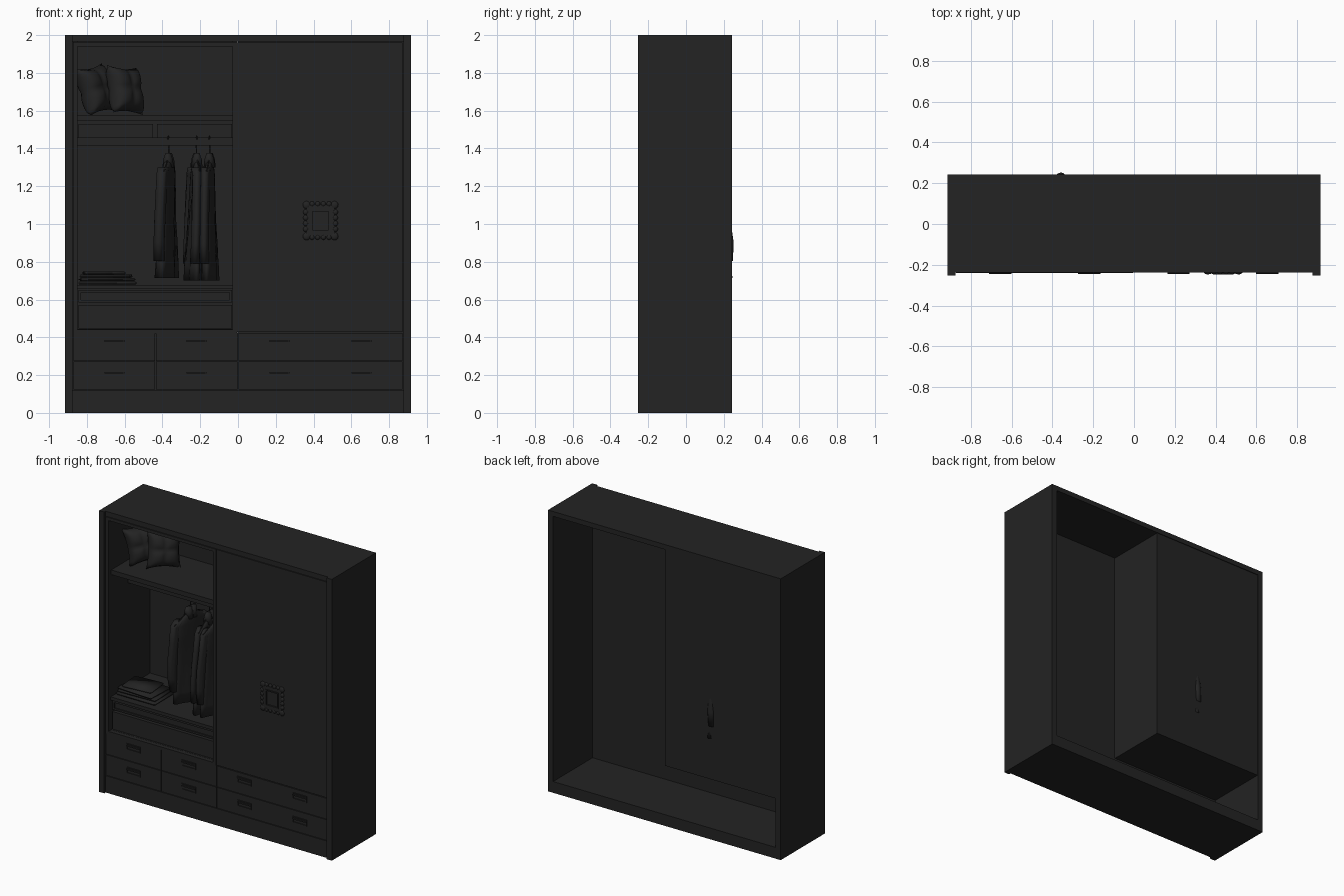
import bpy, bmesh, math
from mathutils import Vector, Matrix

if "Cube" in bpy.data.objects:
    bpy.data.objects.remove(bpy.data.objects["Cube"])

charcoal = bpy.data.materials.new("charcoal")
charcoal.diffuse_color = (0.017, 0.017, 0.017, 1)
charcoal.use_nodes = True
charcoal.node_tree.nodes["Principled BSDF"].inputs["Base Color"].default_value = charcoal.diffuse_color


def finish(name, bm, smooth=False):
    bmesh.ops.recalc_face_normals(bm, faces=bm.faces)
    me = bpy.data.meshes.new(name)
    bm.to_mesh(me)
    bm.free()
    me.materials.append(charcoal)
    for p in me.polygons:
        p.use_smooth = smooth
    ob = bpy.data.objects.new(name, me)
    bpy.context.collection.objects.link(ob)
    return ob


def add_box(bm, x0, x1, y0, y1, z0, z1):
    m = Matrix.Translation(((x0 + x1) / 2, (y0 + y1) / 2, (z0 + z1) / 2)) @ Matrix.Diagonal((x1 - x0, y1 - y0, z1 - z0, 1))
    bmesh.ops.create_cube(bm, size=1, matrix=m)


def boxes(name, *items):
    bm = bmesh.new()
    for b in items:
        add_box(bm, *b)
    return finish(name, bm)


def frame(name, x0, x1, z0, z1, w, y0, y1):
    return boxes(name, (x0, x0 + w, y0, y1, z0, z1), (x1 - w, x1, y0, y1, z0, z1),
                 (x0 + w, x1 - w, y0, y1, z0, z0 + w), (x0 + w, x1 - w, y0, y1, z1 - w, z1))


def loft(bm, rings):
    """Skin a list of closed rings and cap both ends."""
    vs = [[bm.verts.new(p) for p in r] for r in rings]
    n = len(vs[0])
    for a, b in zip(vs, vs[1:]):
        for i in range(n):
            bm.faces.new((a[i], a[(i + 1) % n], b[(i + 1) % n], b[i]))
    bm.faces.new(vs[0])
    bm.faces.new(vs[-1][::-1])


FRONT, BACK = -0.237, 0.243

# Carcass, open at the back
for s, side in ((-1, "left"), (1, "right")):
    x = sorted((s * 0.875, s * 0.915))
    boxes(side + "_side_panel", (*x, -0.253, BACK, 0, 2))
boxes("top_panel", (-0.875, 0.875, FRONT, BACK, 1.965, 2))
boxes("bottom_panel", (-0.875, 0.875, FRONT, BACK, 0, 0.08))
boxes("plinth", (-0.875, 0.875, FRONT, -0.2, 0.08, 0.12))
boxes("front_backing", (-0.875, 0.875, -0.215, -0.2, 0.08, 0.425),
      (0, 0.875, -0.215, -0.2, 0.425, 1.965))
boxes("sliding_door", (-0.004, 0.872, FRONT, -0.215, 0.428, 1.961))

# Lower drawers: two narrow on the left, one wide on the right, in two rows
for r, (z0, z1) in enumerate(((0.124, 0.271), (0.275, 0.423))):
    for c, (x0, x1) in enumerate(((-0.872, -0.439), (-0.435, -0.002), (0.002, 0.872))):
        boxes(f"drawer_{r}_{c}", (x0, x1, FRONT, -0.215, z0, z1))
    for c, x in enumerate((-0.655, -0.22, 0.218, 0.653)):
        z = (0.205, 0.373)[r]
        frame(f"handle_rim_{r}_{c}", x - 0.055, x + 0.055, z - 0.022, z + 0.022, 0.006, FRONT - 0.005, FRONT)
        boxes(f"handle_grip_{r}_{c}", (x - 0.055, x + 0.055, FRONT - 0.008, FRONT, z + 0.003, z + 0.012))

# Open compartment
frame("niche_frame", -0.873, -0.006, 0.42, 1.963, 0.022, -0.24, -0.21)
boxes("niche_shell", (-0.875, -0.851, -0.21, BACK - 0.005, 0.425, 1.965),
      (-0.028, -0.002, -0.21, BACK - 0.005, 0.425, 1.965),
      (-0.851, -0.028, -0.21, BACK - 0.005, 0.425, 0.443),
      (-0.851, -0.028, BACK - 0.015, BACK - 0.005, 0.443, 1.965))
boxes("upper_shelf", (-0.851, -0.028, -0.21, 0.228, 1.545, 1.578))
boxes("rear_boxes", (-0.845, -0.45, 0.19, 0.228, 1.447, 1.53), (-0.43, -0.032, 0.19, 0.228, 1.447, 1.53))
boxes("hanging_rail", (-0.851, -0.028, -0.022, 0.006, 1.415, 1.457))
boxes("lower_shelf", (-0.851, -0.028, -0.215, 0.228, 0.655, 0.678))
boxes("inner_drawers", (-0.845, -0.032, -0.195, 0.2, 0.585, 0.65), (-0.845, -0.032, -0.205, 0.2, 0.447, 0.572))
frame("inner_drawer_trim", -0.845, -0.032, 0.585, 0.65, 0.013, -0.203, -0.195)

# Ornamental frame on the door
frame("ornament_frame", 0.362, 0.512, 0.935, 1.1, 0.03, FRONT - 0.006, FRONT)
frame("ornament_inner_rim", 0.387, 0.487, 0.96, 1.075, 0.008, FRONT - 0.011, FRONT)
bm = bmesh.new()


def bead(x, z, r):
    bmesh.ops.create_uvsphere(bm, u_segments=10, v_segments=6, radius=1,
                              matrix=Matrix.Translation((x, FRONT, z)) @ Matrix.Diagonal((r, 0.01, r, 1)))


for sx in (-1, 1):
    for sz in (-1, 1):
        bead(0.437 + sx * 0.074, 1.018 + sz * 0.083, 0.021)
    for k in (-0.045, -0.015, 0.015, 0.045):
        bead(0.437 + sx * 0.078, 1.018 + k, 0.015)
        bead(0.437 + k, 1.018 + sx * 0.088, 0.014)
finish("ornament_scrolls", bm, True)


# Pillows: two puffed grids with pinched corners and stitched cross seams
def pillow(name, loc, w, h, yaw, lean, roll):
    n = 16
    bm = bmesh.new()
    m = Matrix.Translation(loc) @ Matrix.Rotation(yaw, 4, 'Z') @ Matrix.Rotation(lean, 4, 'X') @ Matrix.Rotation(roll, 4, 'Y')
    for s in (-1, 1):
        g = []
        for i in range(n + 1):
            for j in range(n + 1):
                u, v = 2 * i / n - 1, 2 * j / n - 1
                t = 0.068 * ((1 - u ** 4) * (1 - v ** 4)) ** 0.6
                t *= 1 - 0.16 * max(math.exp(-(u * 6) ** 2), math.exp(-(v * 6) ** 2))
                p = Vector((u * w * (1 - 0.12 * (1 - v * v)), s * t, v * h * (1 - 0.12 * (1 - u * u))))
                g.append(bm.verts.new(m @ p))
        for i in range(n):
            for j in range(n):
                a = i * (n + 1) + j
                bm.faces.new((g[a], g[a + 1], g[a + n + 2], g[a + n + 1]))
    bmesh.ops.remove_doubles(bm, verts=bm.verts, dist=0.0005)
    finish(name, bm, True)


pillow("left_pillow", (-0.752, 0.0, 1.711), 0.115, 0.13, math.radians(52), math.radians(-14), math.radians(-8))
pillow("right_pillow", (-0.598, 0.02, 1.709), 0.115, 0.13, math.radians(48), math.radians(-14), math.radians(4))


# Hanging garments: creased body, two sleeves, hanger with hook
def garment(name, x, z0, wx, wy, yaw, hem_x, hem_y):
    bm = bmesh.new()
    rot = Matrix.Rotation(yaw, 3, 'Z')
    h = 1.35 - z0
    N = 32

    def ring(cx, cy, z, rx, ry, crease, f):
        out = []
        for k in range(N):
            a = 2 * math.pi * k / N
            r = 1 + crease * math.sin(7 * a + 5 * f)
            p = rot @ Vector((cx + rx * r * math.cos(a), cy + ry * math.sin(a), 0))
            out.append((x + hem_x * f + p.x, -0.008 + hem_y * f + p.y, z))
        return out

    # fraction down, half thickness, half width
    prof = ((0, .35, .16), (.03, .42, .24), (.08, .5, .6), (.13, .55, .82), (.3, .65, .8),
            (.5, .7, .82), (.7, .85, .9), (.88, .97, .97), (1, 1, 1))
    loft(bm, [ring(0, 0, 1.35 - h * f, wx * a, wy * b, 0.16 * f, f) for f, a, b in prof])
    for s in (-1, 1):
        arm = ((.08, .6), (.13, .8), (.3, .9), (.5, 1.04), (.7, 1.08), (.86, 1.0))
        loft(bm, [ring(-0.25 * wx, s * wy * c * 0.86, 1.35 - h * f, wx * 0.55, 0.036, 0.06, f) for f, c in arm])
        # collar
        loft(bm, [ring(0, s * 0.02, z, r, 0.028, 0, 0) for z, r in ((1.30, .03), (1.34, .026), (1.375, .014))])
    finish(name, bm, True)
    cu = bpy.data.curves.new(name + "_hanger", 'CURVE')
    cu.dimensions = '3D'
    cu.bevel_depth = 0.0035
    cu.bevel_resolution = 1
    pts = [(0, -0.15, 1.28), (0, 0, 1.36), (0, 0, 1.40), (0, 0.018, 1.425), (0, 0.016, 1.455),
           (0, -0.008, 1.466), (0, -0.03, 1.45)]
    for path in (pts, [(0, 0, 1.36), (0, 0.15, 1.28)]):
        sp = cu.splines.new('POLY')
        sp.points.add(len(path) - 1)
        for q, p in zip(sp.points, path):
            v = rot @ Vector((p[0], p[1], 0))
            q.co = (x + v.x, -0.008 + v.y, p[2], 1)
    cu.materials.append(charcoal)
    bpy.context.collection.objects.link(bpy.data.objects.new(name + "_hanger", cu))


garment("long_coat", -0.367, 0.715, 0.052, 0.195, math.radians(-9), -0.012, 0.062)
garment("middle_jacket", -0.22, 0.70, 0.043, 0.175, math.radians(7), -0.02, 0.0)
garment("right_jacket", -0.15, 0.70, 0.042, 0.175, math.radians(-6), 0.0, 0.0)

# Folded clothes: stack of soft slabs, longer at the bottom
for i, (x0, x1, y0, y1, z) in enumerate(((-0.845, -0.535, -0.17, 0.06, 0.678), (-0.84, -0.545, -0.16, 0.05, 0.697),
                                         (-0.835, -0.56, -0.165, 0.04, 0.715), (-0.82, -0.6, -0.14, 0.03, 0.731))):
    bm = bmesh.new()
    add_box(bm, x0, x1, y0, y1, z, z + 0.018)
    bmesh.ops.bevel(bm, geom=bm.edges[:], offset=0.007, segments=2, affect='EDGES')
    bmesh.ops.rotate(bm, cent=((x0 + x1) / 2, (y0 + y1) / 2, z), verts=bm.verts,
                     matrix=Matrix.Rotation(math.radians((0, 2, -3, 5)[i]), 3, 'Z'))
    finish(f"folded_cloth_{i}", bm, True)
